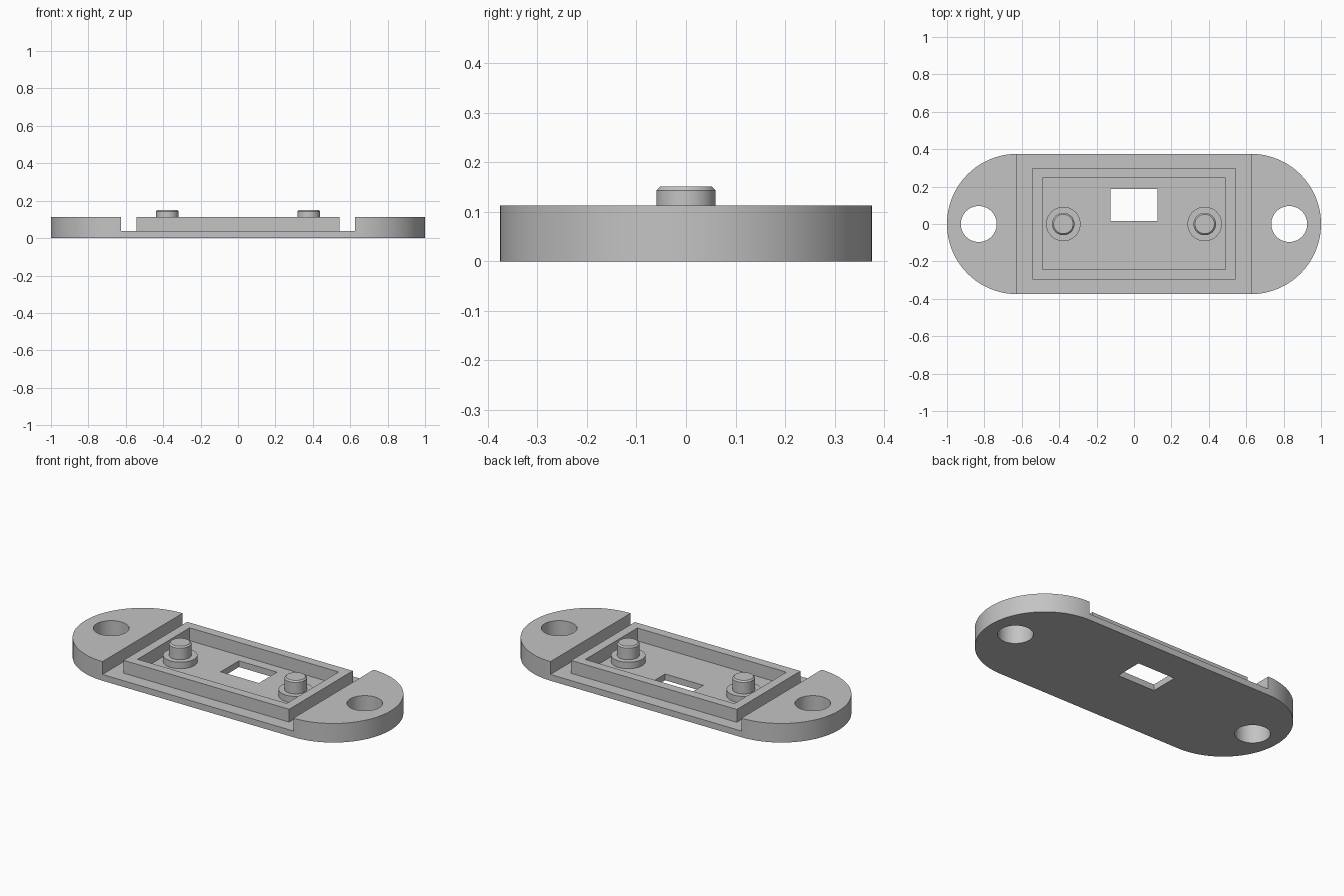
import bpy, bmesh, math
from mathutils import Matrix

cube = bpy.data.objects.get("Cube")
if cube:
    bpy.data.objects.remove(cube, do_unlink=True)

FLOOR, TOP, PIN_TOP = 0.037, 0.113, 0.151
RADIUS, END_X = 0.375, 0.625

grey = bpy.data.materials.new("plain_grey")
grey.use_nodes = True
grey.diffuse_color = (0.55, 0.55, 0.55, 1)
grey.node_tree.nodes["Principled BSDF"].inputs["Base Color"].default_value = grey.diffuse_color


def finish(name, bm):
    bmesh.ops.recalc_face_normals(bm, faces=bm.faces)
    mesh = bpy.data.meshes.new(name)
    bm.to_mesh(mesh)
    bm.free()
    mesh.materials.append(grey)
    obj = bpy.data.objects.new(name, mesh)
    bpy.context.collection.objects.link(obj)
    return obj


def prism(name, outline, z0, z1):
    bm = bmesh.new()
    face = bm.faces.new([bm.verts.new((x, y, z0)) for x, y in outline])
    side = bmesh.ops.extrude_face_region(bm, geom=[face])["geom"]
    verts = [v for v in side if isinstance(v, bmesh.types.BMVert)]
    bmesh.ops.translate(bm, verts=verts, vec=(0, 0, z1 - z0))
    return finish(name, bm)


def rectangle(x0, x1, y0, y1):
    return [(x0, y0), (x1, y0), (x1, y1), (x0, y1)]


def arc(cx, r, start, sweep, steps):
    angles = [start + sweep * i / steps for i in range(steps + 1)]
    return [(cx + r * math.cos(a), r * math.sin(a)) for a in angles]


def cut(obj, cutter):
    cutter.hide_render = True
    mod = obj.modifiers.new("cut", "BOOLEAN")
    mod.operation, mod.solver, mod.object = "DIFFERENCE", "EXACT", cutter
    bpy.context.view_layer.objects.active = obj
    bpy.ops.object.modifier_apply(modifier=mod.name)
    bpy.data.objects.remove(cutter, do_unlink=True)


def smooth(obj):
    bpy.ops.object.select_all(action="DESELECT")
    obj.select_set(True)
    bpy.context.view_layer.objects.active = obj
    bpy.ops.object.shade_smooth_by_angle(angle=math.radians(30))


# Rounded base with raised ends and a lowered middle
half = math.pi / 2
stadium = arc(END_X, RADIUS, -half, math.pi, 48) + arc(-END_X, RADIUS, half, math.pi, 48)
base = prism("base_plate", stadium, 0, TOP)
cut(base, prism("middle_cutter", rectangle(-END_X, END_X, -1, 1), FLOOR, 1))

# Mounting holes and window through the base
for x in (-0.83, 0.83):
    hole = arc(x, 0.096, 0, math.tau, 48)[:-1]
    cut(base, prism("hole_cutter", hole, -1, 1))
cut(base, prism("window_cutter", rectangle(-0.125, 0.125, 0.017, 0.187), -1, 1))
smooth(base)

# Rectangular wall around the tray
wall = prism("tray_wall", rectangle(-0.542, 0.542, -0.296, 0.299), FLOOR, TOP)
cut(wall, prism("tray_cutter", rectangle(-0.488, 0.488, -0.242, 0.245), -1, 1))

# Stepped posts with chamfered tips, turned from a profile
PROFILE = [(0, FLOOR), (0.092, FLOOR), (0.092, 0.075), (0.06, 0.075),
           (0.06, 0.143), (0.052, PIN_TOP), (0, PIN_TOP)]
for side, x in (("right", -0.378), ("left", 0.378)):
    bm = bmesh.new()
    verts = [bm.verts.new((r, 0, z)) for r, z in PROFILE]
    edges = [bm.edges.new(pair) for pair in zip(verts, verts[1:])]
    bmesh.ops.spin(bm, geom=verts + edges, cent=(0, 0, 0), axis=(0, 0, 1),
                   angle=math.tau, steps=48, use_merge=True)
    bmesh.ops.remove_doubles(bm, verts=bm.verts, dist=0.0005)
    bmesh.ops.transform(bm, matrix=Matrix.Translation((x, 0, 0)), verts=bm.verts)
    smooth(finish(side + "_post", bm))
